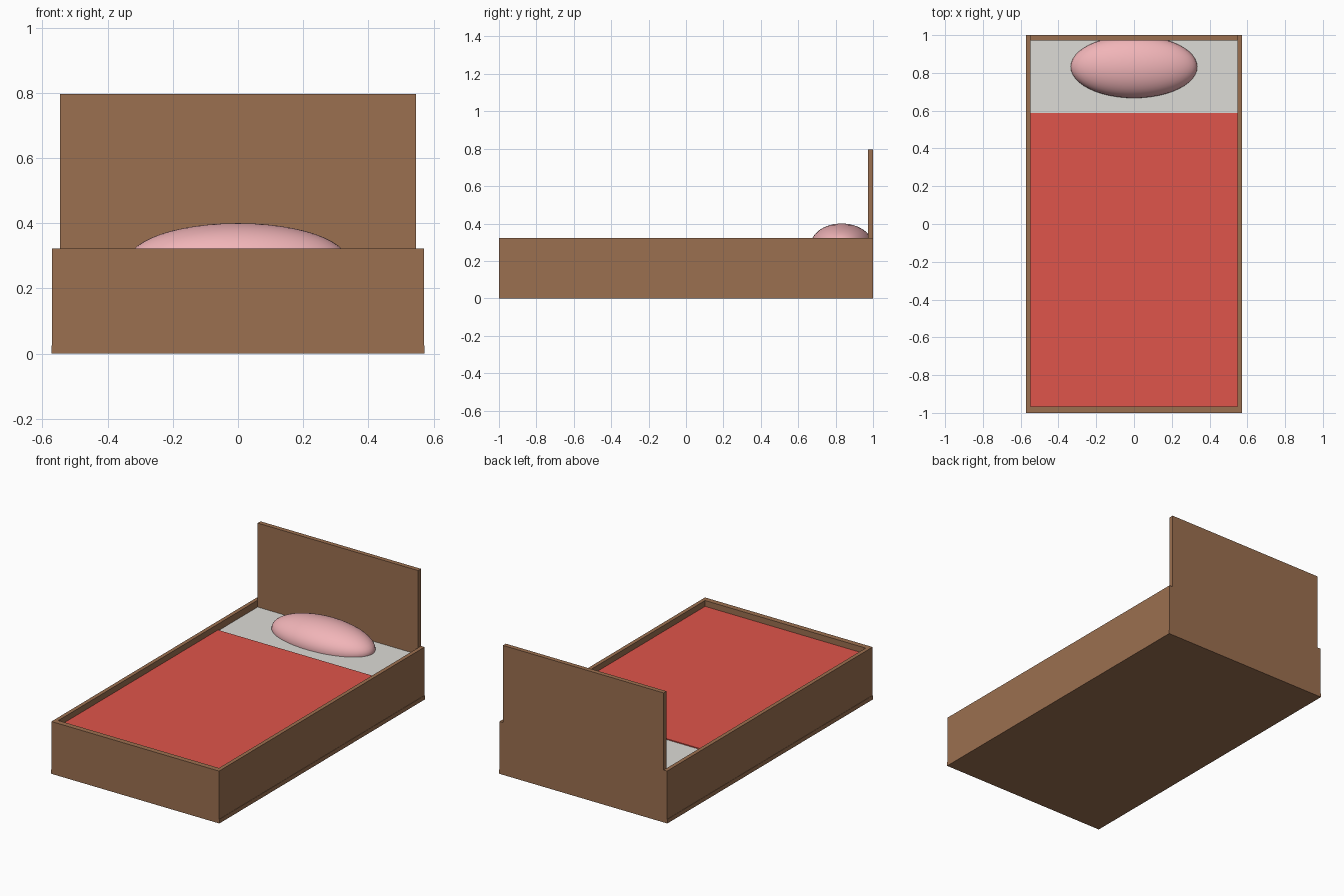
import bpy

if "Cube" in bpy.data.objects:
    bpy.data.objects.remove(bpy.data.objects["Cube"])


def material(name, rgb):
    m = bpy.data.materials.new(name)
    m.diffuse_color = (*rgb, 1.0)
    m.use_nodes = True
    m.node_tree.nodes["Principled BSDF"].inputs["Base Color"].default_value = m.diffuse_color
    return m


WOOD = material("wood", (0.33, 0.16, 0.08))
SHEET = material("sheet", (0.72, 0.71, 0.67))
RED = material("red_cloth", (0.74, 0.09, 0.07))
PINK = material("pink_cloth", (0.88, 0.46, 0.48))


def box(name, x, y, z, mat):
    """Box spanning the given (min, max) ranges."""
    spans = (x, y, z)
    bpy.ops.mesh.primitive_cube_add(size=1, location=[(a + b) / 2 for a, b in spans])
    ob = bpy.context.object
    ob.name = name
    ob.scale = [b - a for a, b in spans]
    bpy.ops.object.transform_apply(location=False, rotation=False, scale=True)
    ob.data.materials.append(mat)
    return ob


# Wooden frame: base slab, side rails, footboard, headboard
box("base", (-0.573, 0.573), (-1, 1), (0, 0.025), WOOD)
for side, s in (("left", -1), ("right", 1)):
    box(side + "_rail", sorted((s * 0.547, s * 0.571)), (-1, 1), (0.025, 0.322), WOOD)
box("footboard", (-0.547, 0.547), (-1, -0.967), (0.025, 0.322), WOOD)
box("headboard", (-0.547, 0.547), (0.972, 1), (0.025, 0.797), WOOD)

# Bedding: mattress with a thin blanket laid over it
box("mattress", (-0.547, 0.547), (-0.967, 0.972), (0.025, 0.28), SHEET)
box("blanket", (-0.547, 0.547), (-0.967, 0.587), (0.275, 0.286), RED)

# Pillow: flattened ellipsoid leaning into the headboard
bpy.ops.mesh.primitive_uv_sphere_add(segments=48, ring_count=24, location=(0, 0.832, 0.286))
pillow = bpy.context.object
pillow.name = "pillow"
pillow.scale = (0.335, 0.165, 0.114)
bpy.ops.object.transform_apply(location=False, rotation=False, scale=True)
pillow.data.materials.append(PINK)
bpy.ops.object.shade_smooth()
